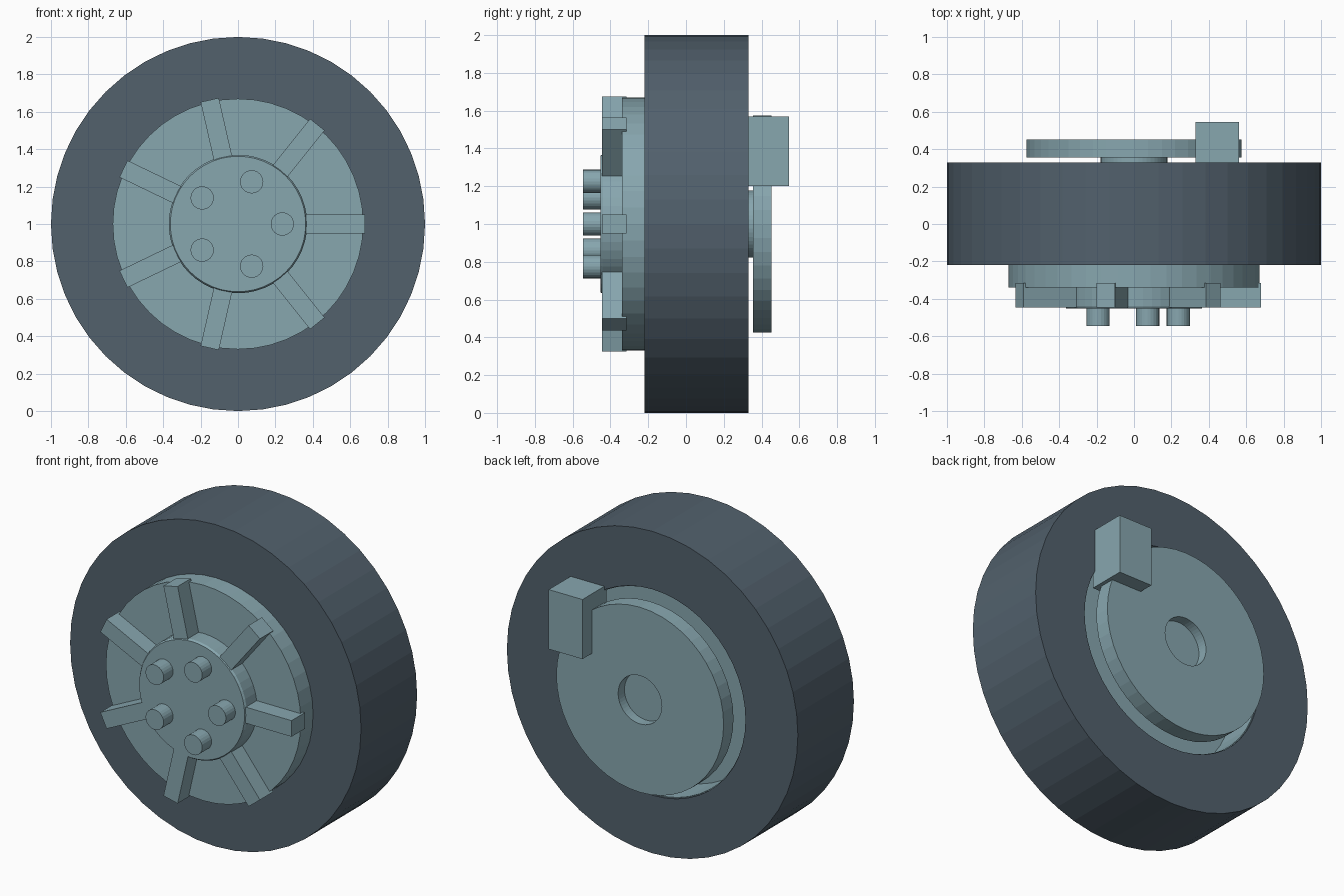
import bpy, bmesh, math
from mathutils import Matrix, Vector

if "Cube" in bpy.data.objects:
    bpy.data.objects.remove(bpy.data.objects["Cube"])


def material(name, rgb):
    m = bpy.data.materials.new(name)
    m.diffuse_color = (*rgb, 1)
    m.use_nodes = True
    m.node_tree.nodes["Principled BSDF"].inputs["Base Color"].default_value = m.diffuse_color
    return m


RUBBER = material("dark slate", (0.084, 0.119, 0.152))
METAL = material("pale blue grey", (0.245, 0.385, 0.430))
AXLE_Z = 1.0


def finish(name, bm, mat):
    bmesh.ops.recalc_face_normals(bm, faces=bm.faces)
    me = bpy.data.meshes.new(name)
    bm.to_mesh(me)
    bm.free()
    me.materials.append(mat)
    ob = bpy.data.objects.new(name, me)
    bpy.context.collection.objects.link(ob)
    return ob


def lathe(name, profile, mat, sides=48, closed=False, centre=(0, AXLE_Z)):
    """Spin (radius, y) points about an axis parallel to y; open profiles get caps."""
    bm = bmesh.new()
    rings = []
    for r, y in profile:
        rings.append([bm.verts.new((centre[0] + r * math.cos(2 * math.pi * i / sides), y,
                                    centre[1] + r * math.sin(2 * math.pi * i / sides)))
                      for i in range(sides)])
    pairs = list(zip(rings, rings[1:]))
    if closed:
        pairs.append((rings[-1], rings[0]))
    else:
        bm.faces.new(rings[0])
        bm.faces.new(rings[-1])
    for a, b in pairs:
        for i in range(sides):
            j = (i + 1) % sides
            bm.faces.new((a[i], a[j], b[j], b[i]))
    return finish(name, bm, mat)


def box(name, lo, hi, mat, angle=0.0):
    """Box given by its corners relative to the axle, turned about the axle."""
    lo, hi = Vector(lo), Vector(hi)
    bm = bmesh.new()
    bmesh.ops.create_cube(bm, size=1)
    bm.transform(Matrix.Translation((0, 0, AXLE_Z)) @ Matrix.Rotation(-angle, 4, 'Y')
                 @ Matrix.Translation((lo + hi) / 2) @ Matrix.Diagonal((*(hi - lo), 1)))
    return finish(name, bm, mat)


# Tyre ring
lathe("tyre", [(0.645, -0.22), (1, -0.22), (1, 0.33), (0.64, 0.33)], RUBBER, closed=True)

# Rim: closed front face, hollow at the back
lathe("rim", [(0.67, -0.34), (0.67, -0.21), (0.645, -0.21), (0.645, 0.32),
              (0.635, 0.32), (0.635, 0.10)], METAL)

# Front hub and seven spokes
lathe("hub", [(0.362, -0.452), (0.37, -0.44), (0.37, -0.33)], METAL)
for k in range(7):
    box(f"spoke_{k + 1}", (0.30, -0.446, -0.05), (0.68, -0.315, 0.05), METAL,
        2 * math.pi * k / 7)

# Five wheel bolts
for k in range(5):
    a = 2 * math.pi * k / 5
    lathe(f"bolt_{k + 1}", [(0.062, -0.545), (0.062, -0.44)], METAL, sides=24,
          centre=(0.237 * math.cos(a), AXLE_Z + 0.237 * math.sin(a)))

# Axle stub and brake disc at the back
lathe("axle_stub", [(0.178, 0.09), (0.178, 0.39)], METAL)
lathe("brake_disc", [(0.15, 0.355), (0.575, 0.355), (0.575, 0.452), (0.15, 0.452)],
      METAL, closed=True)

# Brake caliper
box("caliper", (0.33, 0.31, 0.20), (0.562, 0.545, 0.57), METAL)
